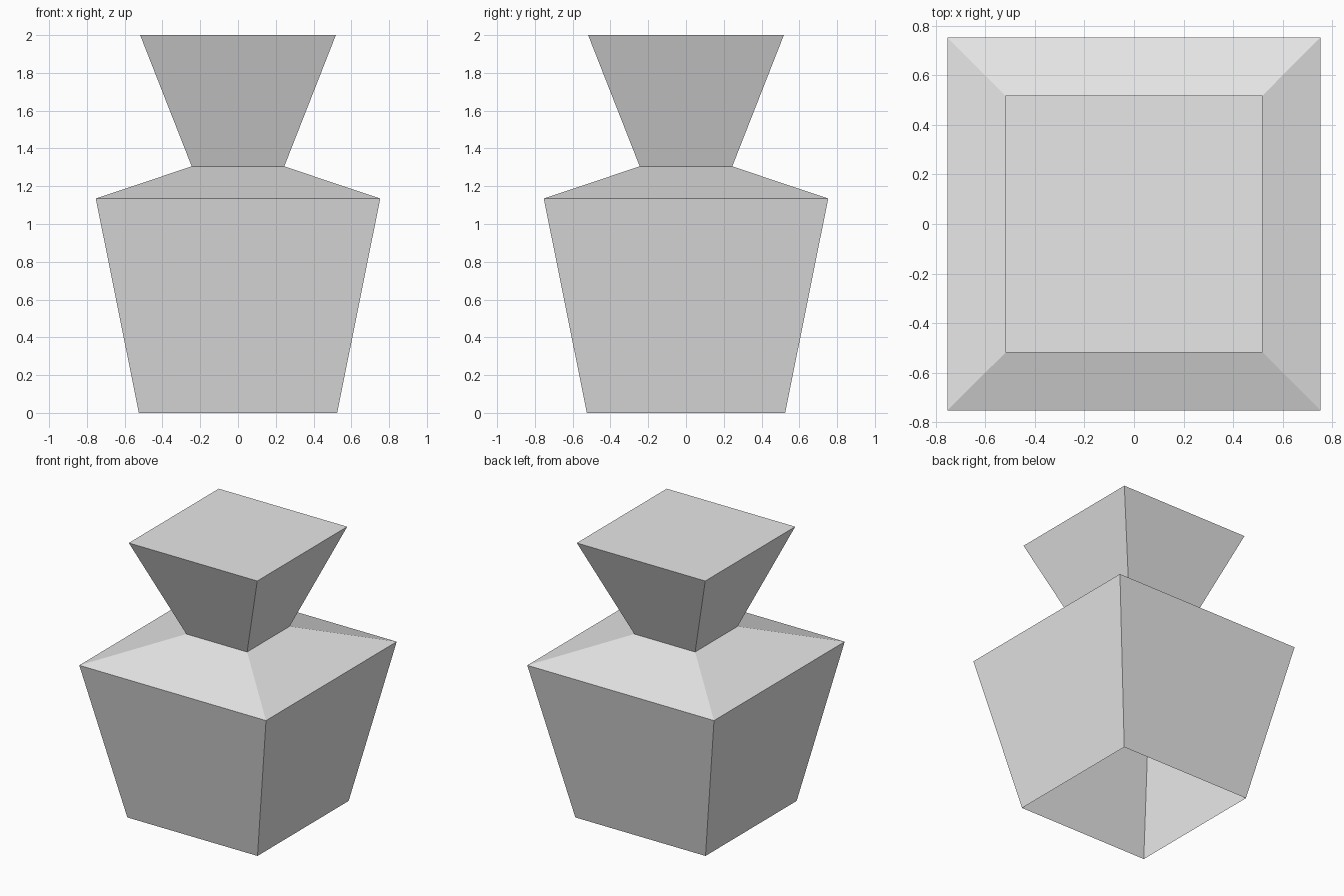
import bpy
import bmesh

# Remove the default object
cube = bpy.data.objects.get("Cube")
if cube:
    bpy.data.objects.remove(cube, do_unlink=True)

# Plain grey material
GREY = (0.8, 0.8, 0.8, 1.0)
grey = bpy.data.materials.new("light_grey")
grey.use_nodes = True
grey.diffuse_color = GREY
grey.node_tree.nodes["Principled BSDF"].inputs["Base Color"].default_value = GREY


def square_shell(name, profile, cap_top=False):
    """Loft square rings through (half width, height) pairs, open underneath."""
    bm = bmesh.new()
    rings = []
    for half, z in profile:
        corners = ((-1, -1), (1, -1), (1, 1), (-1, 1))
        rings.append([bm.verts.new((x * half, y * half, z)) for x, y in corners])
    for low, high in zip(rings, rings[1:]):
        for i in range(4):
            j = (i + 1) % 4
            bm.faces.new((low[i], low[j], high[j], high[i]))
    if cap_top:
        bm.faces.new(rings[-1])
    mesh = bpy.data.meshes.new(name)
    bm.to_mesh(mesh)
    bm.free()
    mesh.materials.append(grey)
    obj = bpy.data.objects.new(name, mesh)
    bpy.context.collection.objects.link(obj)
    return obj


BASE = (0.525, 0.0)
SHOULDER = (0.753, 1.135)
NECK = (0.245, 1.305)
RIM = (0.518, 2.0)

# Tapered body with sloping shoulders, hollow and open at the bottom
square_shell("body", [BASE, SHOULDER, NECK])

# Flared top with a flat lid
square_shell("flared_top", [NECK, RIM], cap_top=True)
